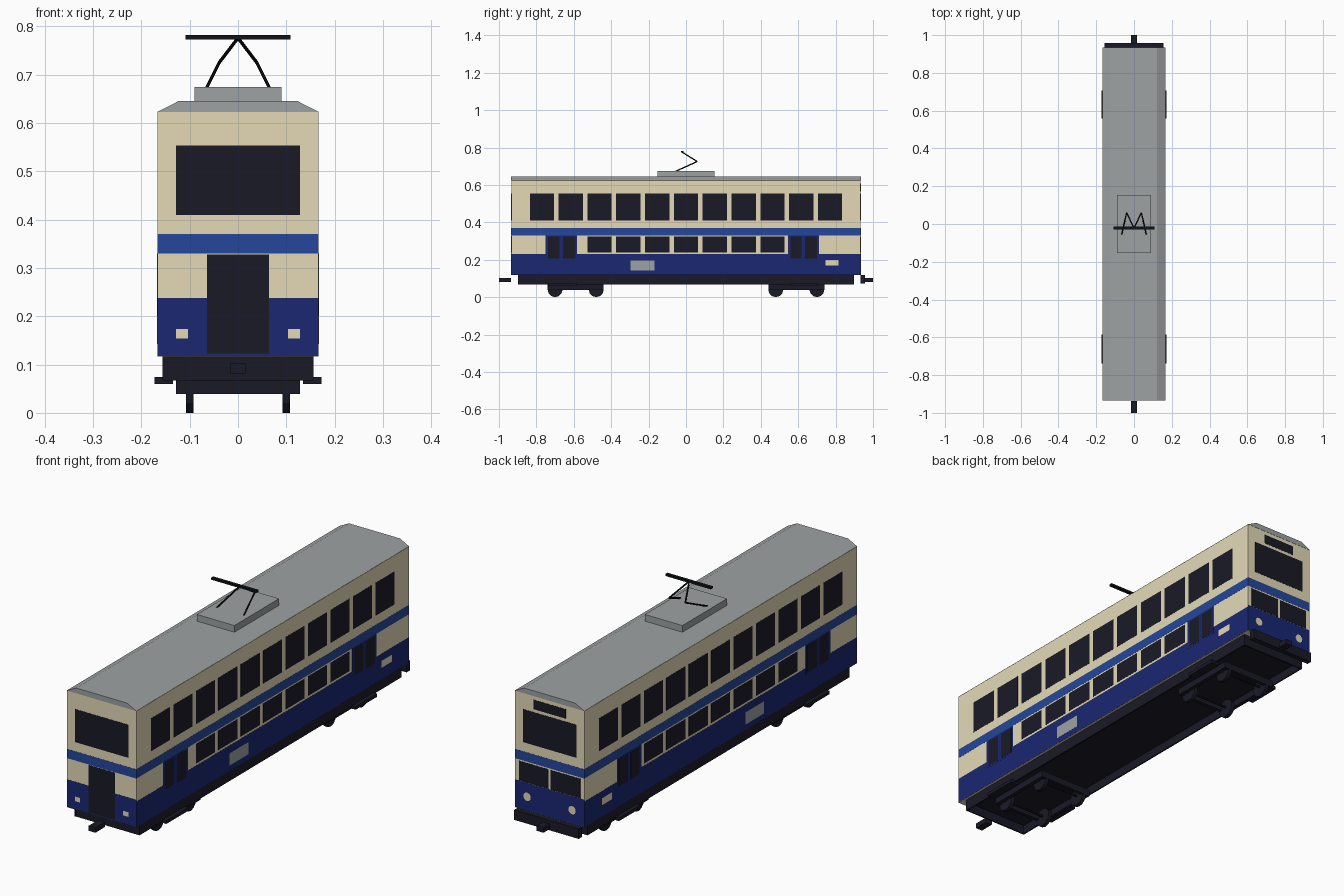
import bpy, bmesh, math
from mathutils import Vector

cube = bpy.data.objects.get("Cube")
if cube:
    bpy.data.objects.remove(cube, do_unlink=True)


def material(name, rgb):
    m = bpy.data.materials.new(name)
    m.use_nodes = True
    m.diffuse_color = (*rgb, 1)
    m.node_tree.nodes["Principled BSDF"].inputs["Base Color"].default_value = (*rgb, 1)
    return m


CREAM = material("cream", (0.78, 0.70, 0.475))
NAVY = material("navy", (0.01, 0.02, 0.17))
BLUE = material("mid blue", (0.018, 0.062, 0.33))
DARK = material("dark glass and iron", (0.01, 0.01, 0.02))
BLACK = material("black", (0.005, 0.006, 0.008))
GREY = material("roof grey", (0.34, 0.365, 0.365))


def finish(name, bm, mat):
    bmesh.ops.recalc_face_normals(bm, faces=bm.faces[:])
    me = bpy.data.meshes.new(name)
    bm.to_mesh(me)
    bm.free()
    me.materials.append(mat)
    ob = bpy.data.objects.new(name, me)
    bpy.context.collection.objects.link(ob)
    return ob


def box(name, x, y, z, mat):
    """Box from (min, max) pairs on each axis."""
    bm = bmesh.new()
    bmesh.ops.create_cube(bm, size=1)
    for v in bm.verts:
        v.co = [r[0] if c < 0 else r[1] for c, r in zip(v.co, (x, y, z))]
    return finish(name, bm, mat)


def rod(name, a, b, radius, mat, sides=8):
    """Cylinder between two points."""
    a, b = Vector(a), Vector(b)
    bm = bmesh.new()
    bmesh.ops.create_cone(bm, cap_ends=True, segments=sides, radius1=radius,
                          radius2=radius, depth=(b - a).length)
    bm.transform((b - a).to_track_quat("Z", "Y").to_matrix().to_4x4())
    bmesh.ops.translate(bm, verts=bm.verts[:], vec=(a + b) / 2)
    return finish(name, bm, mat)


def span(s, lo, hi):
    return tuple(sorted((s * lo, s * hi)))


W, L = 0.1664, 0.934    # half width and half length of the body
COAT = 0.0004           # thickness of one painted layer


def side_plate(name, s, y, z, mat, layer=1):
    box(name, span(s, W - 0.001, W + layer * COAT), y, z, mat)


def end_plate(name, s, x, z, mat, layer=1):
    box(name, x, span(s, L - 0.001, L + layer * COAT), z, mat)


# Body and bevelled roof
box("body", (-W, W), (-L, L), (0.117, 0.624), CREAM)
bm = bmesh.new()
profile = [(-0.167, 0.623), (0.167, 0.623), (0.122, 0.646), (-0.122, 0.646)]
face = bm.faces.new([bm.verts.new((x, -L - 0.001, z)) for x, z in profile])
ext = bmesh.ops.extrude_face_region(bm, geom=[face])
bmesh.ops.translate(bm, vec=(0, 2 * L + 0.002, 0),
                    verts=[g for g in ext["geom"] if isinstance(g, bmesh.types.BMVert)])
finish("roof", bm, GREY)
box("pantograph_base", (-0.09, 0.09), (-0.153, 0.153), (0.64, 0.675), GREY)

# Painted bands on all four sides
for s in (-1, 1):
    side_plate("side_lower_band", s, (-L, L), (0.118, 0.23), NAVY)
    end_plate("end_lower_band", s, (-W, W), (0.118, 0.238), NAVY)
    side_plate("side_waist_band", s, (-L, L), (0.33, 0.37), BLUE)
    end_plate("end_waist_band", s, (-W, W), (0.33, 0.37), BLUE)

# Side windows, doors, plates and steps
PITCH, HALF = 0.154, 0.065
DOORS = ((-0.752, -0.582), (0.545, 0.71))
for s in (-1, 1):
    for i in range(-5, 6):
        y = (i * PITCH - HALF, i * PITCH + HALF)
        side_plate("upper_window", s, y, (0.41, 0.553), DARK)
        if abs(i) <= 3:
            side_plate("lower_window", s, y, (0.239, 0.324), DARK)
    for y0, y1 in DOORS:
        side_plate("door", s, (y0, y1), (0.2, 0.33), NAVY, 2)
        mid = (y0 + y1) / 2
        for pane in ((y0 + 0.014, mid - 0.01), (mid + 0.01, y1 - 0.01)):
            side_plate("door_pane", s, pane, (0.207, 0.324), DARK, 3)
        box("door_step", span(s, 0.135, 0.173), (y0 + 0.014, y1 - 0.004), (0.06, 0.074), DARK)
    side_plate("vent_panel", s, (-0.297, -0.168), (0.143, 0.196), GREY, 2)
    side_plate("side_sign", s, (0.745, 0.815), (0.169, 0.199), CREAM, 2)

# Windows on both ends
for s in (-1, 1):
    end_plate("end_window", s, (-0.128, 0.128), (0.41, 0.553), DARK, 2)

# Front door and square lamps
end_plate("front_door", -1, (-0.064, 0.064), (0.123, 0.328), DARK, 2)
for s in (-1, 1):
    end_plate("front_lamp", -1, span(s, 0.103, 0.128), (0.154, 0.174), CREAM, 2)

# Back sign, low windows, round lamps and bumper
end_plate("back_sign", 1, (-0.077, 0.077), (0.566, 0.607), DARK, 2)
for s in (-1, 1):
    end_plate("back_low_window", 1, span(s, 0.005, 0.147), (0.239, 0.324), DARK, 2)
    rod("back_lamp", (s * 0.108, L - 0.002, 0.178), (s * 0.108, L + 0.001, 0.178), 0.018, CREAM, 16)
box("back_bumper", (-0.155, 0.155), (0.934, 0.957), (0.074, 0.117), DARK)

# Underframe: floor with a skirt on all sides, and couplers
box("underframe_floor", (-0.156, 0.156), (-0.898, 0.897), (0.105, 0.1175), DARK)
for s in (-1, 1):
    box("side_skirt", span(s, 0.15, 0.156), (-0.898, 0.897), (0.067, 0.11), DARK)
    box("end_skirt", (-0.156, 0.156), span(s, 0.891, 0.8975), (0.067, 0.11), DARK)
    box("coupler", (-0.016, 0.016), span(s, 0.936, 1.0), (0.08, 0.102), DARK)

# Bogies: open frame, axles and wheels
for yc in (-0.59, 0.59):
    for s in (-1, 1):
        box("bogie_side_bar", span(s, 0.112, 0.128), (yc - 0.15, yc + 0.15), (0.039, 0.068), DARK)
        end = yc + s * 0.142
        box("bogie_end_bar", (-0.128, 0.128), (end - 0.008, end + 0.008), (0.039, 0.068), DARK)
        ya = yc + s * 0.11
        rod("axle", (-0.115, ya, 0.044), (0.115, ya, 0.044), 0.005, DARK)
        for t in (-1, 1):
            rod("wheel", (t * 0.092, ya, 0.04), (t * 0.108, ya, 0.04), 0.04, DARK, 12)

# Folding current collector on the roof
for s in (-1, 1):
    foot, knee, top = (s * 0.065, -0.055, 0.673), (s * 0.039, 0.06, 0.725), (0, -0.022, 0.776)
    rod("pantograph_lower_arm", foot, knee, 0.0035, BLACK)
    rod("pantograph_upper_arm", knee, top, 0.0035, BLACK)
box("pantograph_bar", (-0.109, 0.109), (-0.028, -0.014), (0.773, 0.782), BLACK)
